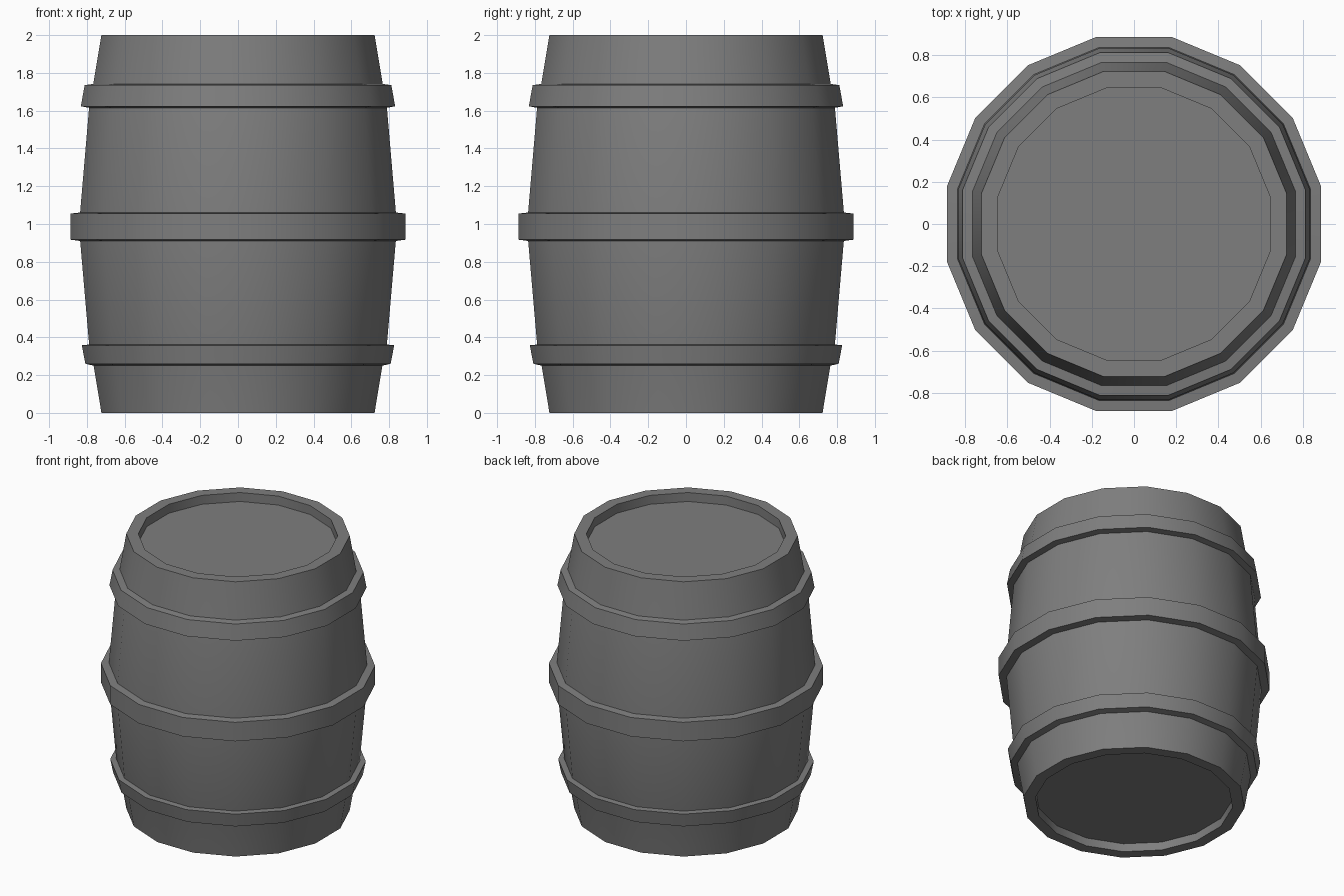
import bpy, bmesh, math

if "Cube" in bpy.data.objects:
    bpy.data.objects.remove(bpy.data.objects["Cube"])

SIDES = 16
STEP = 2 * math.pi / SIDES
FLAT = 1 / math.cos(STEP / 2)   # apothem -> corner radius

# Dark grey for the whole barrel
dark_grey = bpy.data.materials.new("dark_grey")
dark_grey.diffuse_color = (0.21, 0.21, 0.21, 1.0)
dark_grey.use_nodes = True
dark_grey.node_tree.nodes["Principled BSDF"].inputs["Base Color"].default_value = dark_grey.diffuse_color


def lathe(name, profile, caps=False):
    """Revolve (apothem, z) points, listed bottom to top, about the z axis."""
    bm = bmesh.new()
    rings = []
    for r, z in profile:
        rings.append([bm.verts.new((r * FLAT * math.cos((i + 0.5) * STEP),
                                    r * FLAT * math.sin((i + 0.5) * STEP), z))
                      for i in range(SIDES)])
    for a, b in zip(rings, rings[1:]):
        for i in range(SIDES):
            j = (i + 1) % SIDES
            bm.faces.new((a[i], a[j], b[j], b[i]))
    if caps:
        bm.faces.new(rings[0][::-1])
        bm.faces.new(rings[-1])
    mesh = bpy.data.meshes.new(name)
    bm.to_mesh(mesh)
    bm.free()
    mesh.materials.append(dark_grey)
    obj = bpy.data.objects.new(name, mesh)
    bpy.context.collection.objects.link(obj)
    bpy.ops.object.select_all(action='DESELECT')
    obj.select_set(True)
    bpy.context.view_layer.objects.active = obj
    bpy.ops.object.shade_smooth_by_angle(angle=math.radians(30))
    return obj


# Bulging barrel with recessed heads at both ends
lathe("barrel_body", [
    (0.645, 0.06), (0.645, 0.0), (0.723, 0.0),
    (0.766, 0.26), (0.788, 0.36), (0.836, 0.915),
    (0.836, 1.06), (0.788, 1.62), (0.766, 1.742),
    (0.723, 2.0), (0.645, 2.0), (0.645, 1.935)], caps=True)

# Three hoops, following the slope of the staves
lathe("lower_hoop", [(0.764, 0.25), (0.808, 0.26), (0.827, 0.358), (0.786, 0.362)])
lathe("middle_hoop", [(0.834, 0.91), (0.887, 0.917), (0.887, 1.055), (0.834, 1.061)])
lathe("upper_hoop", [(0.786, 1.615), (0.832, 1.623), (0.812, 1.735), (0.764, 1.742)])
